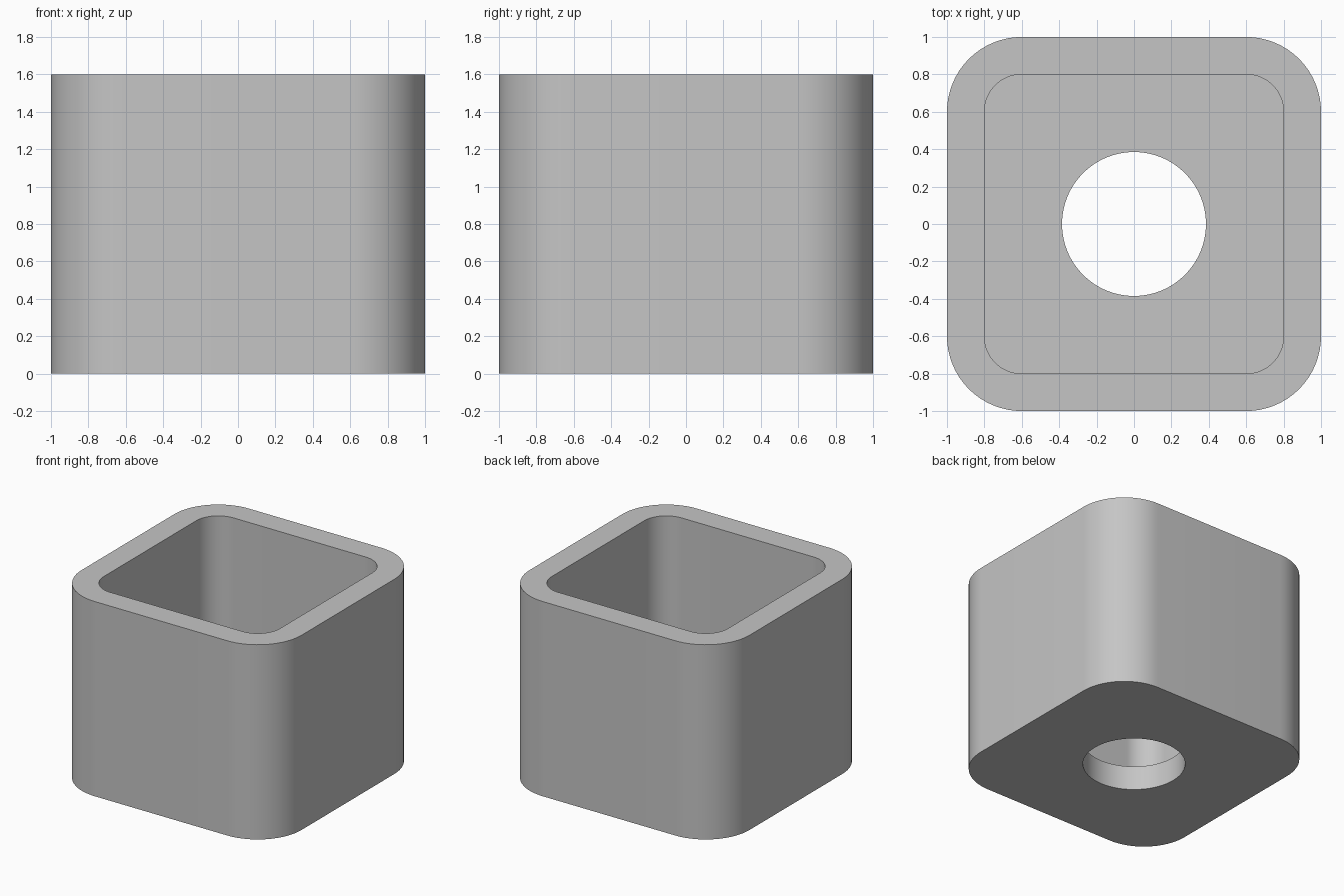
import bpy, bmesh
from math import pi, cos, sin, radians

cube = bpy.data.objects.get("Cube")
if cube:
    bpy.data.objects.remove(cube, do_unlink=True)

HEIGHT, FLOOR = 1.6, 0.2
HOLE = 0.385
STEPS = 16  # segments per rounded corner


def rounded_square(bm, half, radius, z):
    """Ring of vertices around a square with rounded corners."""
    ring = []
    for corner in range(4):
        middle = pi / 4 + corner * pi / 2
        cx = (half - radius) * (1 if cos(middle) > 0 else -1)
        cy = (half - radius) * (1 if sin(middle) > 0 else -1)
        for i in range(STEPS + 1):
            a = (corner + i / STEPS) * pi / 2
            ring.append(bm.verts.new((cx + radius * cos(a), cy + radius * sin(a), z)))
    return ring


# Closed sweep: outer wall, rim, cavity, floor, drain hole, underside
sections = [
    (1.0, 0.4, 0), (1.0, 0.4, HEIGHT),
    (0.8, 0.2, HEIGHT), (0.8, 0.2, FLOOR),
    (HOLE, HOLE, FLOOR), (HOLE, HOLE, 0),
]
bm = bmesh.new()
rings = [rounded_square(bm, *s) for s in sections]
for k, low in enumerate(rings):
    high = rings[(k + 1) % len(rings)]
    for i in range(len(low)):
        j = (i + 1) % len(low)
        # the hole has no straight sides, so its doubled points are merged below
        bm.faces.new((low[i], low[j], high[j], high[i]))
bmesh.ops.remove_doubles(bm, verts=bm.verts, dist=0.0001)
bmesh.ops.recalc_face_normals(bm, faces=bm.faces)

mesh = bpy.data.meshes.new("square_pot")
bm.to_mesh(mesh)
bm.free()
pot = bpy.data.objects.new("square_pot", mesh)
bpy.context.collection.objects.link(pot)

# Single plain grey
grey = bpy.data.materials.new("light_grey")
grey.use_nodes = True
colour = (0.56, 0.56, 0.56, 1)
grey.diffuse_color = colour
grey.node_tree.nodes["Principled BSDF"].inputs["Base Color"].default_value = colour
mesh.materials.append(grey)

# Smooth corners, sharp rims
bpy.ops.object.select_all(action="DESELECT")
pot.select_set(True)
bpy.context.view_layer.objects.active = pot
bpy.ops.object.shade_smooth_by_angle(angle=radians(30))
